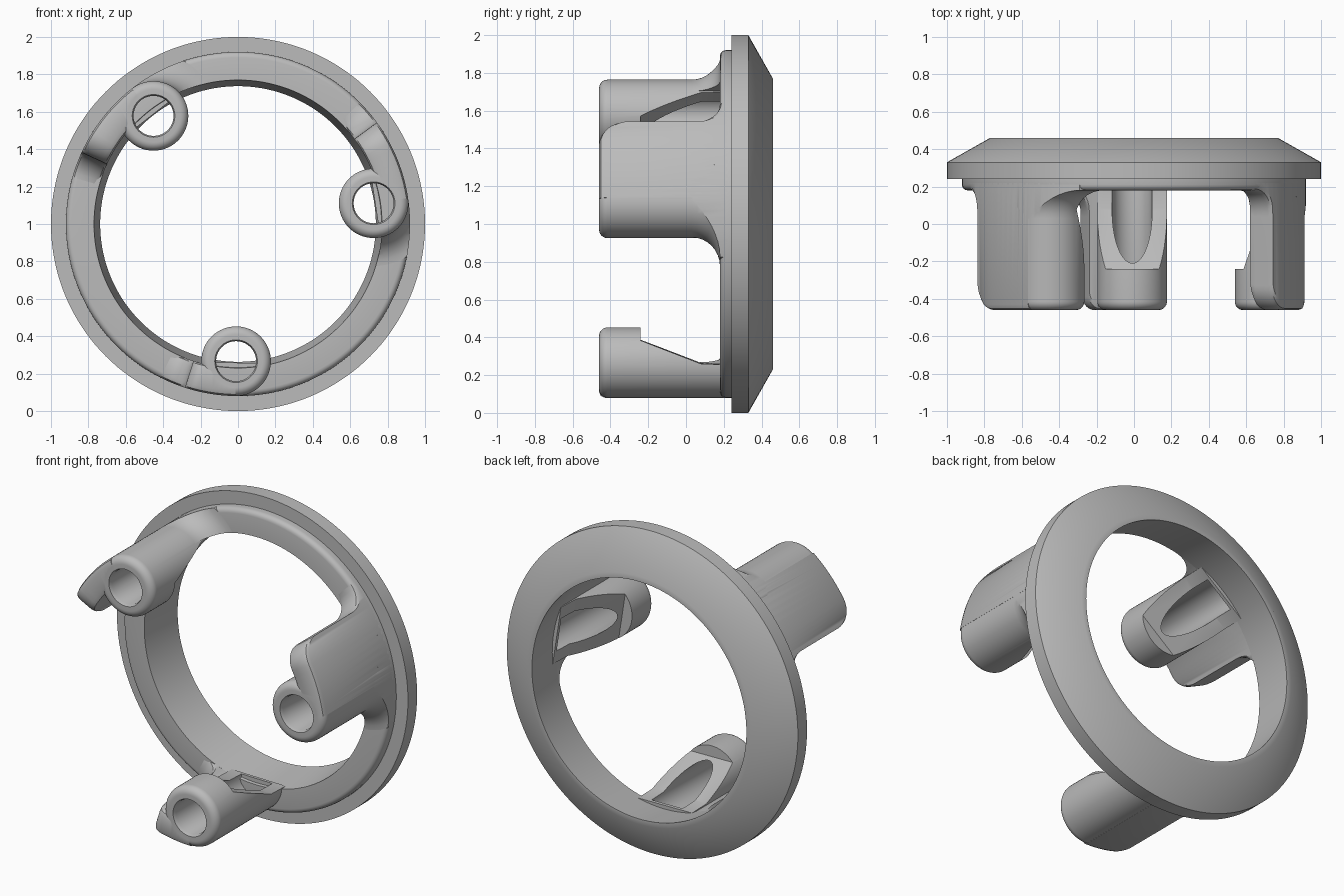
import bpy, bmesh
from math import sin, cos, pi, radians

cube = bpy.data.objects.get("Cube")
if cube:
    bpy.data.objects.remove(cube)

grey = bpy.data.materials.new("matte grey")
grey.use_nodes = True
grey.diffuse_color = (0.5, 0.5, 0.5, 1)
grey.node_tree.nodes["Principled BSDF"].inputs["Base Color"].default_value = (0.5, 0.5, 0.5, 1)

FRONT, SEAT, BASE = -0.46, 0.18, 0.22    # post front, ring step front, hidden post foot
R_IN, R_OUT = 0.77, 0.92                 # inner and outer radius of the step and walls
TUBE = 0.186
R_POST = R_OUT - TUBE - 0.0005
QUARTER = [k / 8 * pi / 2 for k in range(9)]


def make_object(name, bm):
    bmesh.ops.remove_doubles(bm, verts=bm.verts, dist=1e-5)
    bmesh.ops.recalc_face_normals(bm, faces=bm.faces)
    mesh = bpy.data.meshes.new(name)
    bm.to_mesh(mesh)
    bm.free()
    mesh.materials.append(grey)
    obj = bpy.data.objects.new(name, mesh)
    bpy.context.collection.objects.link(obj)
    return obj


def loft(name, loops, closed):
    """Skin matching closed loops of points; cap the ends if not closed."""
    bm = bmesh.new()
    rows = [[bm.verts.new(p) for p in loop] for loop in loops]
    pairs = list(zip(rows, rows[1:])) + ([(rows[-1], rows[0])] if closed else [])
    for a, b in pairs:
        for i in range(len(a)):
            bm.faces.new((a[i - 1], a[i], b[i], b[i - 1]))
    if not closed:
        bm.faces.new(rows[0])
        bm.faces.new(rows[-1])
    return make_object(name, bm)


def lathe(name, profile, cx=0, cz=1, n=64):
    """Turn a closed (radius, y) profile about an axis along y."""
    loops = [[(cx + r * cos(t), y, cz + r * sin(t)) for r, y in profile]
             for t in (2 * pi * k / n for k in range(n))]
    return loft(name, loops, True)


def select_only(obj):
    bpy.ops.object.select_all(action='DESELECT')
    obj.select_set(True)
    bpy.context.view_layer.objects.active = obj


def smooth(obj):
    select_only(obj)
    bpy.ops.object.shade_smooth_by_angle(angle=radians(32))


def combine(obj, other, operation):
    mod = obj.modifiers.new(operation, 'BOOLEAN')
    mod.operation, mod.solver, mod.object = operation, 'EXACT', other
    select_only(obj)
    bpy.ops.object.modifier_apply(modifier=mod.name)
    bpy.data.objects.remove(other)


def wall(centre, direction, tail, corner, foot=0.14, soft=0.03):
    """Curved wall from the post axis to a rounded tail with a flared foot."""
    end = tail * R_OUT
    outline = [((end - corner) * k / 8, FRONT) for k in range(8)]      # (arc distance, front y)
    outline += [(end - corner + corner * sin(t), FRONT + corner * (1 - cos(t))) for t in QUARTER]
    outline += [(end + 0.001 + foot * (1 - cos(t)), SEAT - 0.001 - foot * (1 - sin(t))) for t in QUARTER]
    loops = []
    for s, y in outline:
        a = centre + direction * s / R_OUT
        section = [(R_IN, BASE), (R_IN, y + soft), (R_IN + soft * 0.3, y + soft * 0.3), (R_IN + soft, y),
                   (R_OUT - soft, y), (R_OUT - soft * 0.3, y + soft * 0.3), (R_OUT, y + soft), (R_OUT, BASE)]
        loops.append([(r * cos(a), q, 1 + r * sin(a)) for r, q in section])
    return loft("wall", loops, False)


def post(name, degrees, direction, tail, corner, flare):
    a = radians(degrees)
    cx, cz = R_POST * cos(a), 1 + R_POST * sin(a)
    b = 0.045
    rim = [(TUBE - b + b * cos(t), FRONT + b - b * sin(t)) for t in QUARTER]
    obj = lathe(name, [(0, BASE), (TUBE, BASE)] + rim + [(0, FRONT)], cx, cz)
    combine(obj, wall(a, direction, radians(tail), corner), 'UNION')
    # Flared foot, kept within the width of the ring step
    if flare:
        curve = [(TUBE + flare * (1 - cos(t)), SEAT - flare * (1 - sin(t))) for t in QUARTER]
        foot = lathe("foot", [(0, 0)] + curve + [(TUBE + flare, BASE), (0, BASE)], cx, cz)
        band = lathe("band", [(R_IN, -0.1), (R_OUT, -0.1), (R_OUT, 0.3), (R_IN, 0.3)], n=144)
        combine(foot, band, 'INTERSECT')
        combine(obj, foot, 'UNION')
    # Bore with a small lead-in
    combine(obj, lathe("bore", [(0, 0.2), (0.107, 0.2), (0.107, -0.44), (0.118, -0.47), (0, -0.47)],
                       cx, cz, 40), 'DIFFERENCE')
    # Sloped relief on the side facing the ring axis
    relief = [(0.4, -0.24), (0.615, -0.24), (0.738, 0.08), (0.745, 0.3), (0.4, 0.3)]
    loops = [[(q * cos(a) - w * sin(a), y, 1 + q * sin(a) + w * cos(a)) for q, y in relief]
             for w in (-0.192, 0.192)]
    combine(obj, loft("relief", loops, False), 'DIFFERENCE')
    smooth(obj)


# Bezel ring: raised front step with a rounded edge, flange and chamfered back
e = 0.03
step = [(R_OUT - e + e * sin(t), SEAT + e * (1 - cos(t))) for t in QUARTER[::2]]
smooth(lathe("bezel_ring", [(R_IN, SEAT)] + step + [(R_OUT, 0.24), (1, 0.24), (1, 0.33),
                                                    (0.77, 0.46), (0.737, 0.46)], n=144))

# Three screw posts, each with a curved tail wall
post("upper_right_post", 128, 1, 27.5, 0.13, 0.15)
post("left_post", 8.7, 1, 27.5, 0.13, 0.15)
post("bottom_post", 269.2, -1, 17.2, 0.07, 0)
